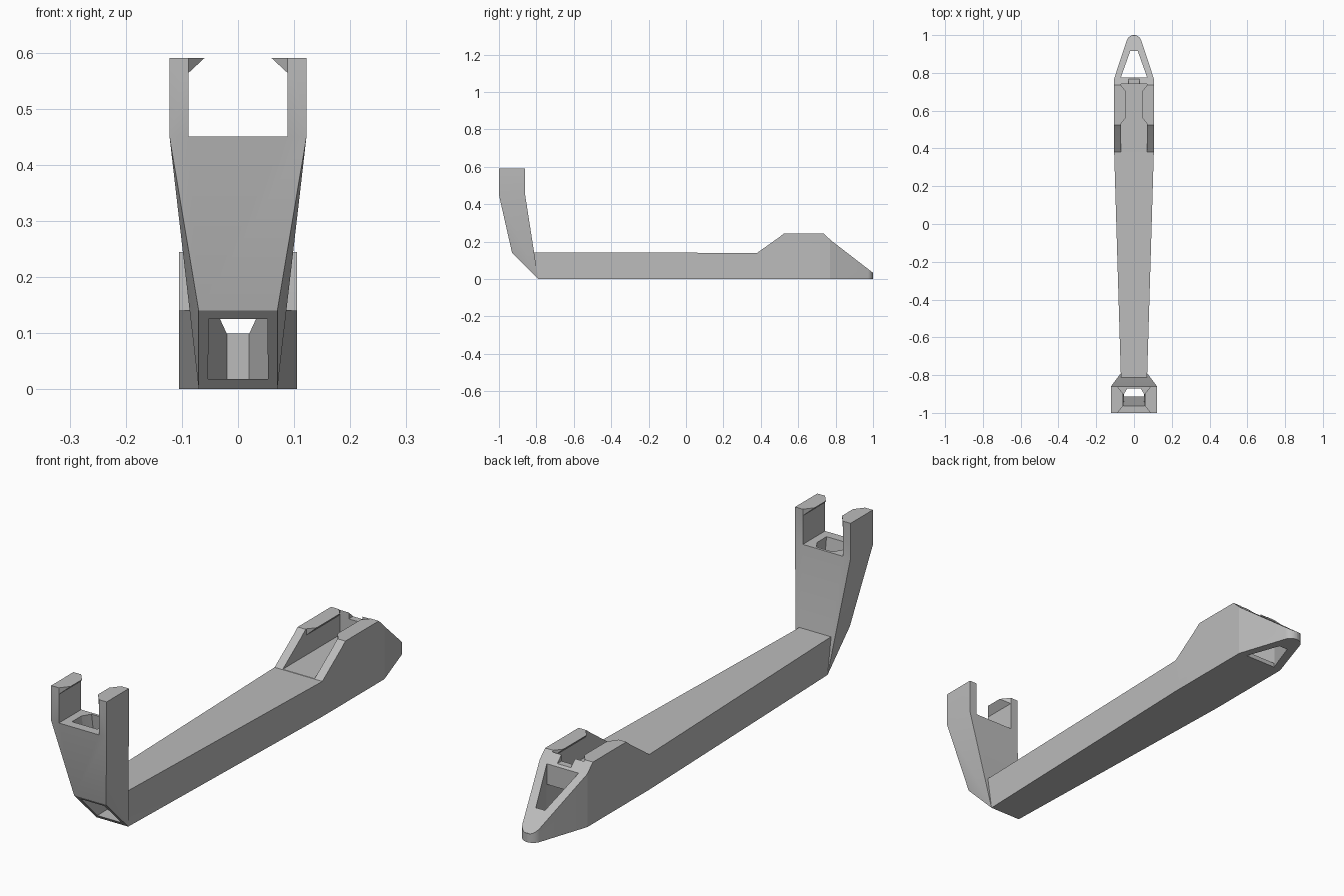
import bpy, bmesh, math
from mathutils import Vector

cube = bpy.data.objects.get("Cube")
if cube:
    bpy.data.objects.remove(cube, do_unlink=True)

grey = bpy.data.materials.new("plain grey")
grey.use_nodes = True
colour = (0.5, 0.5, 0.5, 1)
grey.diffuse_color = colour
grey.node_tree.nodes["Principled BSDF"].inputs["Base Color"].default_value = colour


def finish(bm, name):
    bmesh.ops.recalc_face_normals(bm, faces=bm.faces)
    mesh = bpy.data.meshes.new(name)
    bm.to_mesh(mesh)
    bm.free()
    mesh.materials.append(grey)
    obj = bpy.data.objects.new(name, mesh)
    bpy.context.collection.objects.link(obj)
    return obj


def hull(name, points):
    bm = bmesh.new()
    verts = [bm.verts.new(p) for p in points]
    bmesh.ops.convex_hull(bm, input=verts)
    bmesh.ops.dissolve_limit(bm, angle_limit=0.002, verts=bm.verts, edges=bm.edges)
    return finish(bm, name)


def prism(name, outline, to_3d, low, high):
    """Extrude a flat outline between two levels."""
    bm = bmesh.new()
    face = bm.faces.new([bm.verts.new(to_3d(a, b, low)) for a, b in outline])
    out = bmesh.ops.extrude_face_region(bm, geom=[face])
    moved = [g for g in out["geom"] if isinstance(g, bmesh.types.BMVert)]
    shift = Vector(to_3d(0, 0, high)) - Vector(to_3d(0, 0, low))
    bmesh.ops.translate(bm, verts=moved, vec=shift)
    return finish(bm, name)


def plan(x, y, level):
    return (x, y, level)


def side(y, z, level):
    return (level, y, z)


def mirrored(half):
    """Close a half outline running front to back on +x."""
    return half + [(-x, y) for x, y in reversed(half) if x > 0]


def box(name, x, y0, y1, z0, z1):
    return prism(name, mirrored([(x, y0), (x, y1)]), plan, z0, z1)


def combine(target, other, operation):
    mod = target.modifiers.new("combine", "BOOLEAN")
    mod.operation, mod.solver, mod.object = operation, "EXACT", other
    bpy.context.view_layer.update()
    graph = bpy.context.evaluated_depsgraph_get()
    mesh = bpy.data.meshes.new_from_object(target.evaluated_get(graph))
    target.modifiers.clear()
    target.data = mesh
    bpy.data.objects.remove(other, do_unlink=True)


def add_hooks(target, wall, lip, y0, y1, top, drop, chamfer):
    """Wedge-shaped catches on the inner faces of a pair of arms."""
    for s in (-1, 1):
        pts = [(s * x, y, z) for x in (wall, wall + 0.01)
               for y in (y0, y1) for z in (top - drop, top)]
        pts += [(s * lip, y0 + chamfer, top), (s * lip, y1 - chamfer, top)]
        combine(target, hull("hook", pts), "UNION")


# Long tapered bar with raised rear clip and pointed nose
tip = [(0.04 * math.cos(a), 0.96 + 0.04 * math.sin(a))
       for a in [math.radians(18 + 9 * i) for i in range(9)]]
body = prism("clip_body", mirrored([(0.07, -0.9), (0.07, -0.79), (0.105, 0.38),
                                    (0.105, 0.77)] + tip), plan, -0.1, 0.4)
profile = [(-0.79, 0), (1.1, 0), (1.1, 0.035), (0.998, 0.035), (0.775, 0.207),
           (0.735, 0.245), (0.525, 0.245), (0.5, 0.225), (0.38, 0.14), (-0.83, 0.143)]
combine(body, prism("profile", profile, side, -0.3, 0.3), "INTERSECT")

# Trench between the rear arms, and the notch in its end wall
combine(body, box("trench", 0.07, 0.36, 0.74, 0.141, 0.4), "DIFFERENCE")
combine(body, box("notch", 0.03, 0.73, 0.8, 0.215, 0.4), "DIFFERENCE")

# Upright post at the front with a forked top
post = hull("post", [(s * x, y, z) for s in (-1, 1) for x, y, z in
                     ((0.07, -0.79, 0), (0.07, -0.93, 0.14),
                      (0.122, -1, 0.45), (0.122, -0.86, 0.45))])
combine(post, box("fork", 0.122, -1, -0.86, 0.45, 0.59), "UNION")
combine(post, box("slot", 0.088, -1.1, -0.7, 0.45, 0.7), "DIFFERENCE")
combine(body, post, "UNION")

# Catches on both pairs of arms
add_hooks(body, 0.088, 0.06, -1, -0.86, 0.59, 0.026, 0.035)
add_hooks(body, 0.07, 0.045, 0.53, 0.735, 0.245, 0.025, 0.03)

# Hollow running the length of the bar, open at the front chamfer
combine(body, hull("tunnel", [(s * x, y, z) for s in (-1, 1) for z in (0.018, 0.125)
                              for x, y in ((0.052, -0.95), (0.07, 0.78))]), "DIFFERENCE")

# Shaft from the hollow up to the floor of the fork
shaft = [(s * x, y, z) for s in (-1, 1) for x, y, z in
         ((0.052, -0.912, 0.12), (0.052, -0.85, 0.12), (0.03, -0.825, 0.12),
          (0.056, -0.965, 0.46), (0.056, -0.905, 0.46), (0.035, -0.872, 0.46))]
combine(body, hull("shaft", shaft), "DIFFERENCE")

# Tapered opening through the nose
combine(body, prism("nose_hole", mirrored([(0.07, 0.775), (0.02, 0.915)]),
                    plan, -0.1, 0.4), "DIFFERENCE")

bpy.ops.object.select_all(action="DESELECT")
body.select_set(True)
bpy.context.view_layer.objects.active = body
bpy.ops.object.shade_smooth_by_angle(angle=math.radians(15))
